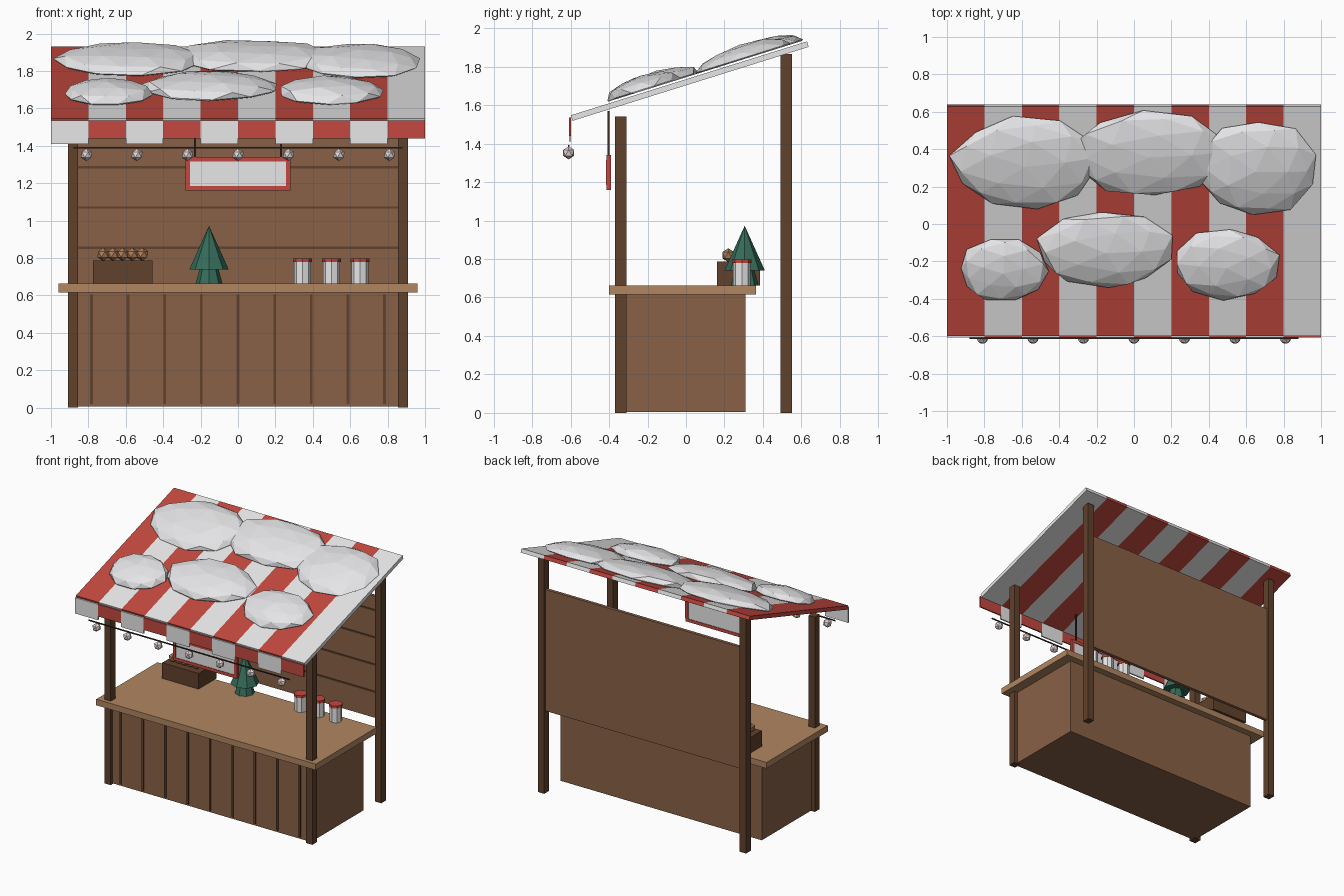
import bpy, bmesh, math, random
from mathutils import Matrix, Vector

if "Cube" in bpy.data.objects:
    bpy.data.objects.remove(bpy.data.objects["Cube"])
random.seed(4)


def material(name, *rgb):
    m = bpy.data.materials.new(name)
    m.use_nodes = True
    m.diffuse_color = (*rgb, 1)
    m.node_tree.nodes["Principled BSDF"].inputs["Base Color"].default_value = (*rgb, 1)
    return m


timber = material("dark timber", .12, .054, .025)
planks = material("brown planks", .25, .12, .063)
oak = material("light oak", .44, .24, .12)
red = material("canvas red", .55, .065, .05)
white = material("canvas white", .82, .82, .82)
snow = material("snow", .9, .9, .92)
green = material("fir green", .035, .15, .1)
baked = material("baked tan", .42, .21, .1)
glow = material("bulb warm white", .85, .74, .72)
iron = material("dark cord", .04, .028, .018)


def finish(name, bm, mat):
    me = bpy.data.meshes.new(name)
    bm.to_mesh(me)
    bm.free()
    me.materials.append(mat)
    ob = bpy.data.objects.new(name, me)
    bpy.context.collection.objects.link(ob)
    return ob


def box(name, mat, x, y, z):
    """Box from (min, max) ranges on each axis."""
    bm = bmesh.new()
    bmesh.ops.create_cube(bm, size=1)
    for v in bm.verts:
        v.co = Vector(r[0] if c < 0 else r[1] for c, r in zip(v.co, (x, y, z)))
    return finish(name, bm, mat)


def cone(name, mat, x, y, z, r1, r2, sides=8):
    bm = bmesh.new()
    bmesh.ops.create_cone(bm, cap_ends=True, segments=sides, radius1=r1, radius2=r2,
                          depth=z[1] - z[0],
                          matrix=Matrix.Translation((x, y, sum(z) / 2)))
    return finish(name, bm, mat)


def ball(name, mat, x, y, z, r):
    bm = bmesh.new()
    bmesh.ops.create_icosphere(bm, subdivisions=1, radius=r,
                               matrix=Matrix.Translation((x, y, z)))
    return finish(name, bm, mat)


def mid(c, w):
    return (c - w / 2, c + w / 2)


# Posts
for side, s in (("left", 1), ("right", -1)):
    px = mid(s * .8825, .055)
    box(f"front_post_{side}", timber, px, (-.37, -.31), (0, 1.54))
    box(f"back_post_{side}", timber, px, (.49, .55), (0, 1.865))

# Counter with front battens
box("counter_body", planks, (-.88, .88), (-.345, .31), (.005, .615))
box("counter_top", oak, (-.96, .96), (-.4, .365), (.615, .663))
for i in range(-4, 5):
    box("counter_batten", timber, mid(i * .196, .015), (-.353, -.34), (.02, .605))

# Back wall with horizontal seams
box("back_wall", planks, (-.87, .87), (.51, .535), (.65, 1.61))
for i in range(4):
    box("wall_seam", timber, (-.855, .855), (.504, .512), mid(.855 + i * .215, .012))

# Striped sloping roof and hanging valance
slope = math.atan(.313)
roof = Matrix.Translation((0, .02, 1.725)) @ Matrix.Rotation(slope, 4, 'X')
for i in range(10):
    x = (-1 + i * .2, -.8 + i * .2)
    stripe = box("roof_stripe", white if i % 2 else red, x, (-.643, .643), (-.015, .015))
    stripe.data.transform(roof)
    box("valance_flap", red if i % 2 else white, x, (-.608, -.597),
        (1.44 if i % 2 else 1.41, 1.535))

# Snow patches: flat-bottomed faceted mounds lying along the slope
for x, y, rx, ry in ((-.58, .335, .4, .25), (.08, .385, .43, .235), (.65, .31, .33, .26),
                     (-.7, -.235, .24, .17), (-.15, -.125, .375, .21), (.495, -.205, .29, .195)):
    bm = bmesh.new()
    bmesh.ops.create_icosphere(bm, subdivisions=2, radius=1,
                               matrix=Matrix.Rotation(random.random() * 6, 4, 'Z'))
    for v in bm.verts:
        v.co *= random.uniform(.93, 1.04)
    bmesh.ops.bisect_plane(bm, geom=bm.verts[:] + bm.edges[:] + bm.faces[:],
                           plane_co=(0, 0, -.1), plane_no=(0, 0, -1), clear_outer=True)
    bmesh.ops.holes_fill(bm, edges=[e for e in bm.edges if e.is_boundary])
    place = Matrix.Translation((x, (y - .02) / math.cos(slope), .032))
    bmesh.ops.transform(bm, verts=bm.verts,
                        matrix=roof @ place @ Matrix.Diagonal((rx, ry * 1.04, .07, 1)))
    finish("snow_patch", bm, snow)

# String of lights
box("light_cord", iron, (-.88, .88), mid(-.61, .008), mid(1.39, .008))
for i in range(-3, 4):
    ball("light_bulb", glow, i * .27, -.61, 1.352, .034)

# Hanging sign: framed panel on two cords
box("sign_panel", white, (-.26, .26), mid(-.402, .014), (1.18, 1.325))
for z in (1.172, 1.328):
    box("sign_frame_rail", red, (-.28, .28), mid(-.402, .022), mid(z, .024))
for x in (-.268, .268):
    box("sign_frame_stile", red, mid(x, .024), mid(-.402, .026), (1.184, 1.316))
for x in (-.23, .23):
    box("sign_cord", iron, mid(x, .01), mid(-.402, .01), (1.34, 1.57))

# Crate of baked goods
box("crate", timber, (-.775, -.457), (.16, .385), (.663, .787))
for j in range(3):
    for i in range(5):
        ball("baked_good", baked, -.72 + i * .052, .22 + j * .055, .82, .036)

# Small fir tree
cone("tree_lower", green, -.155, .305, (.663, .78), .072, .04)
cone("tree_upper", green, -.155, .305, (.74, .973), .105, 0)

# Lidded mugs
for x in (.345, .5, .652):
    cone("mug_body", white, x, .29, (.663, .78), .045, .045)
    cone("mug_lid", red, x, .29, (.778, .798), .05, .05)
